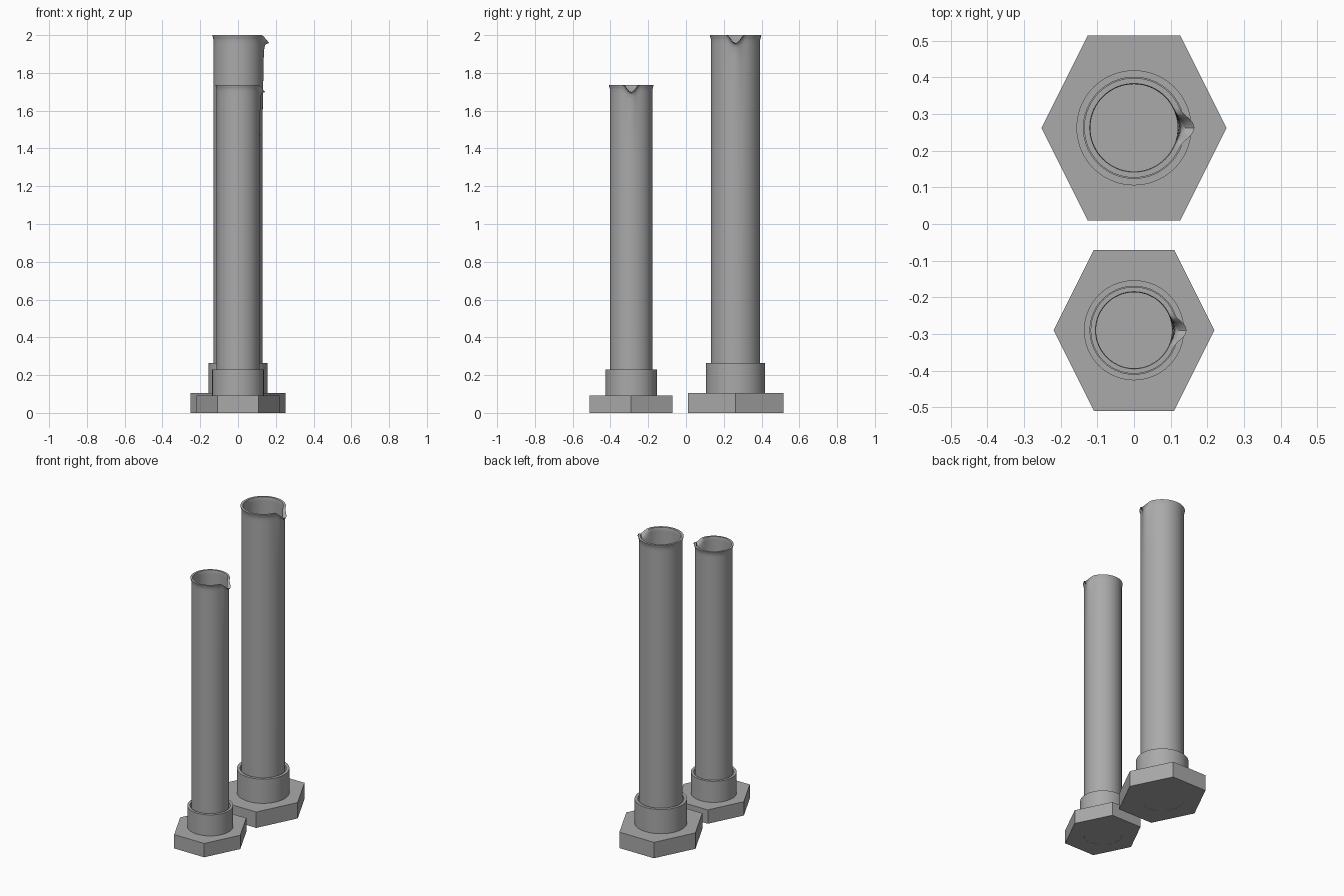
import bpy, bmesh, math

if "Cube" in bpy.data.objects:
    bpy.data.objects.remove(bpy.data.objects["Cube"], do_unlink=True)

grey = bpy.data.materials.new("plain grey")
grey.use_nodes = True
colour = (0.4, 0.4, 0.4, 1)
grey.diffuse_color = colour
grey.node_tree.nodes["Principled BSDF"].inputs["Base Color"].default_value = colour
SEGS = 72


def finish(name, bm, y, scale):
    bmesh.ops.remove_doubles(bm, verts=bm.verts, dist=1e-5)
    bmesh.ops.recalc_face_normals(bm, faces=bm.faces)
    mesh = bpy.data.meshes.new(name)
    bm.to_mesh(mesh)
    bm.free()
    ob = bpy.data.objects.new(name, mesh)
    bpy.context.collection.objects.link(ob)
    mesh.materials.append(grey)
    ob.location.y = y
    ob.scale = (scale,) * 3
    bpy.ops.object.select_all(action="DESELECT")
    ob.select_set(True)
    bpy.context.view_layer.objects.active = ob
    bpy.ops.object.shade_smooth_by_angle(angle=math.radians(35))


def lathe(profile, closed=False):
    bm = bmesh.new()
    verts = [bm.verts.new((r, 0, z)) for r, z in profile]
    pairs = list(zip(verts, verts[1:]))
    if closed:
        pairs.append((verts[-1], verts[0]))
    edges = [bm.edges.new(p) for p in pairs]
    bmesh.ops.spin(bm, geom=verts + edges, cent=(0, 0, 0), axis=(0, 0, 1),
                   angle=math.tau, steps=SEGS)
    bmesh.ops.remove_doubles(bm, verts=bm.verts, dist=1e-5)
    return bm


def pull_spout(bm, top):
    # Push the wall outwards and dip the rim on the +x side
    for v in bm.verts:
        radius = math.hypot(v.co.x, v.co.y)
        angle = abs(math.atan2(v.co.y, v.co.x))
        if radius < 0.1 or angle > 0.42 or v.co.z < top - 0.45:
            continue
        across = (0.5 + 0.5 * math.cos(math.pi * angle / 0.42)) ** 1.3
        depth = top - v.co.z
        out = across * (0.021 * math.exp(-depth / 0.025) + 0.008 * (1 - depth / 0.45))
        v.co.x *= 1 + out / radius
        v.co.y *= 1 + out / radius
        v.co.z -= across * 0.042 * math.exp(-depth / 0.05)


def hex_base(name, y, s):
    # Hexagonal foot with a round socket through it
    bm = bmesh.new()
    half, height, hole = 0.2525, 0.105, 0.13
    corners = [(half, 0), (half / 2, half), (-half / 2, half),
               (-half, 0), (-half / 2, -half), (half / 2, -half)]
    rings = []
    for z in (0, height):
        outer = [bm.verts.new((x, yy, z)) for x, yy in corners]
        inner = [bm.verts.new((hole * math.cos(math.tau * i / SEGS),
                               hole * math.sin(math.tau * i / SEGS), z))
                 for i in range(SEGS)]
        rings.append((outer, inner))
        step = SEGS // 6
        for k in range(6):
            arc = [inner[(k * step + i) % SEGS] for i in range(step + 1)]
            bm.faces.new([outer[k], outer[(k + 1) % 6]] + arc[::-1])
    for low, high in zip(rings[0], rings[1]):
        n = len(low)
        for i in range(n):
            j = (i + 1) % n
            bm.faces.new((low[i], low[j], high[j], high[i]))
    finish(name, bm, y, s)


def cylinder_set(label, y, s, top):
    hex_base(label + "_hex_base", y, s)

    # Collar holding the tube
    collar = lathe([(0.157, 0.105), (0.157, 0.265), (0.138, 0.265), (0.138, 0.105)], True)
    finish(label + "_collar", collar, y, s)

    # Glass tube with a closed bottom, beaded rim and spout
    r_out, r_in, rim = 0.13, 0.119, 0.136
    depths = [0.45, 0.3, 0.2, 0.12, 0.07, 0.045, 0.025]
    outside = [(r_out, top - d) for d in depths]
    lip = [(r_out + 0.002, top - 0.015), (rim - 0.001, top - 0.007), (rim, top),
           (r_in + 0.002, top), (r_in, top - 0.007)]
    inside = [(r_in, top - d) for d in reversed(depths)]
    tube = lathe([(0, 0.001), (r_out, 0.001)] + outside + lip + inside
                 + [(r_in, 0.1), (0, 0.1)])
    pull_spout(tube, top)
    finish(label + "_tube", tube, y, s)


cylinder_set("large", 0.2625, 1.0, 2.0)
cylinder_set("small", -0.29, 0.87, 1.735 / 0.87)
